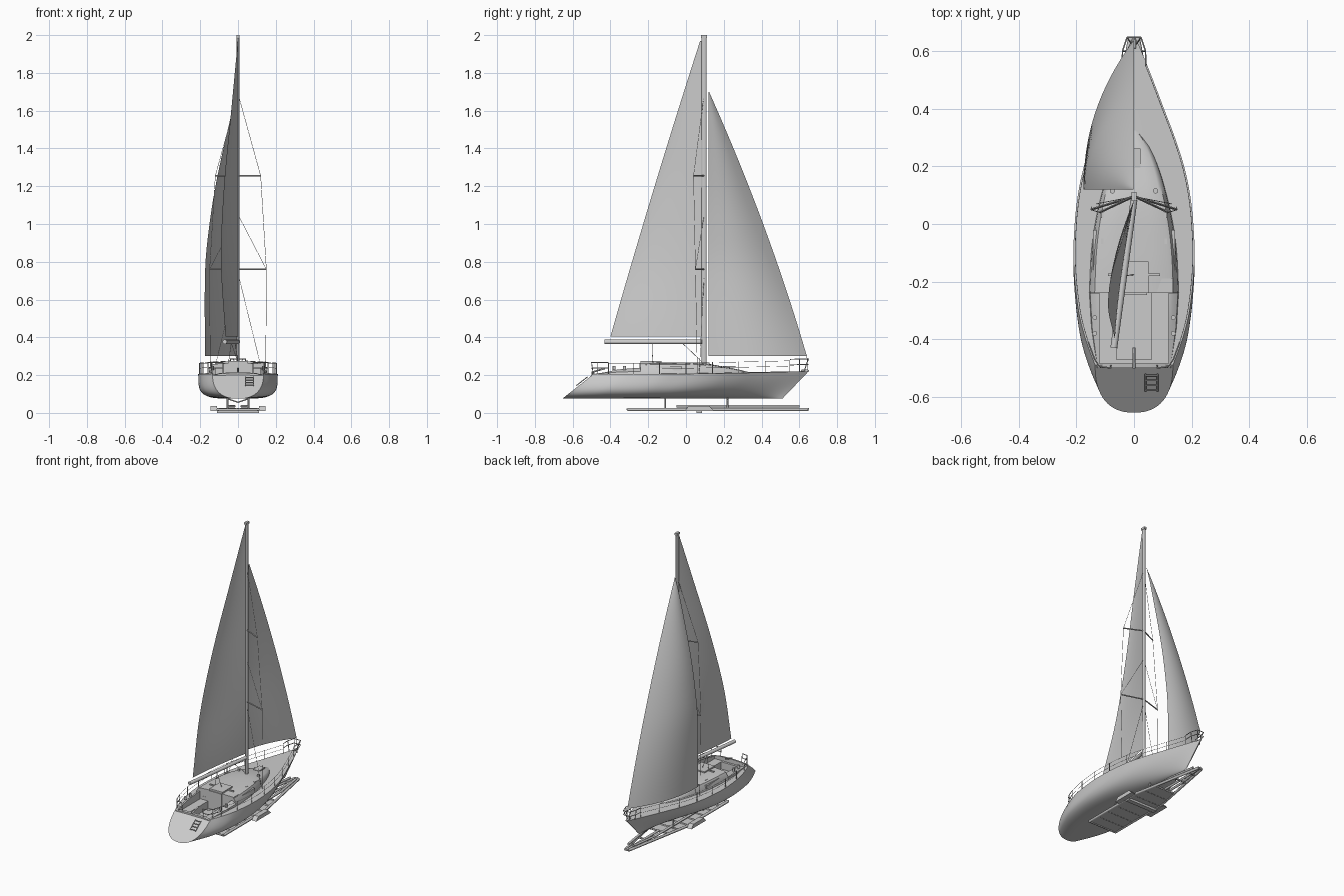
import bpy, bmesh, math
from mathutils import Vector

if "Cube" in bpy.data.objects:
    bpy.data.objects.remove(bpy.data.objects["Cube"])


def interp(pts, v):
    """Smooth curve through (key, value) pairs."""
    n = len(pts)
    i = 0
    while i < n - 2 and v > pts[i + 1][0]:
        i += 1
    slope = lambda k: ((pts[min(k + 1, n - 1)][1] - pts[max(k - 1, 0)][1]) /
                       (pts[min(k + 1, n - 1)][0] - pts[max(k - 1, 0)][0]))
    (a, p), (b, q) = pts[i], pts[i + 1]
    h = b - a
    t = (v - a) / h
    return ((2*t**3 - 3*t*t + 1) * p + (t**3 - 2*t*t + t) * h * slope(i)
            + (3*t*t - 2*t**3) * q + (t**3 - t*t) * h * slope(i + 1))


def smooth(ob, angle=35):
    bpy.ops.object.select_all(action='DESELECT')
    ob.select_set(True)
    bpy.context.view_layer.objects.active = ob
    bpy.ops.object.shade_smooth_by_angle(angle=math.radians(angle))


def loft(name, rings, closed=True, angle=35):
    """Skin through rows of points; closed rows get end caps."""
    bm = bmesh.new()
    rows = [[bm.verts.new(p) for p in r] for r in rings]
    m = len(rows[0])
    for a, b in zip(rows, rows[1:]):
        for i in range(m if closed else m - 1):
            j = (i + 1) % m
            bm.faces.new((a[i], a[j], b[j], b[i]))
    if closed:
        bm.faces.new(rows[0])
        bm.faces.new(rows[-1])
    bmesh.ops.recalc_face_normals(bm, faces=bm.faces)
    me = bpy.data.meshes.new(name)
    bm.to_mesh(me)
    bm.free()
    ob = bpy.data.objects.new(name, me)
    bpy.context.collection.objects.link(ob)
    smooth(ob, angle)
    return ob


def box(name, lo, hi):
    return loft(name, [[(lo[0], lo[1], z), (hi[0], lo[1], z), (hi[0], hi[1], z), (lo[0], hi[1], z)]
                       for z in (lo[2], hi[2])], angle=20)


def tubes(name, paths, r, sides=1):
    cu = bpy.data.curves.new(name, 'CURVE')
    cu.dimensions = '3D'
    cu.bevel_depth = r
    cu.bevel_resolution = sides
    cu.use_fill_caps = True
    for path in paths:
        sp = cu.splines.new('POLY')
        sp.points.add(len(path) - 1)
        for p, co in zip(sp.points, path):
            p.co = (*co, 1)
    ob = bpy.data.objects.new(name, cu)
    bpy.context.collection.objects.link(ob)
    return ob


def both(paths):
    return [[(s * x, y, z) for x, y, z in p] for s in (1, -1) for p in paths]


def cylinder(name, loc, r, h):
    bpy.ops.mesh.primitive_cylinder_add(vertices=16, radius=r, depth=h, location=loc)
    ob = bpy.context.object
    ob.name = name
    smooth(ob)
    return ob


def cut(ob, cutter):
    m = ob.modifiers.new("cut", 'BOOLEAN')
    m.operation, m.solver, m.object = 'DIFFERENCE', 'EXACT', cutter
    bpy.context.view_layer.objects.active = ob
    bpy.ops.object.modifier_apply(modifier=m.name)


BEAM = [(-.49, .135), (-.4, .168), (-.3, .193), (-.13, .21), (0, .206), (.1, .195), (.2, .174),
        (.3, .142), (.4, .104), (.5, .066), (.6, .026), (.65, .004)]
SHEER = [(-.49, .205), (-.2, .205), (.1, .208), (.4, .214), (.65, .221)]
FULL = [(-.49, 2.4), (-.3, 3.6), (0, 4), (.3, 2.8), (.65, 1.7)]
beam = lambda y: interp(BEAM, y)
sheer = lambda y: interp(SHEER, y)

# Hull with raked stem, sloped transom and cambered deck
rings = []
for k in range(49):
    u = k / 48
    ys, yk = -.49 + 1.14 * u, -.655 + 1.165 * u
    B, zs, n = beam(ys), sheer(ys), interp(FULL, ys)
    ring = []
    for i in range(33):
        a = math.pi * i / 32
        c, f = math.cos(a), abs(math.sin(a)) ** (2 / n) if 0 < i < 32 else 0
        x = B * math.copysign(abs(c) ** (2 / n), c)
        ring.append((x, ys + (yk - ys) * f, zs + (.075 - zs) * f))
    ring.append((0, ys, zs + .03 * B))
    rings.append(ring)
hull = loft("hull", rings)


# Cabin trunk and cockpit coaming share one cross-section
def trunk(y, w, h):
    half = [(w, .195), (w * .97, .5 * (.2 + h)), (w * .87, h - .006), (w * .78, h - .001), (w * .4, h + .003)]
    return [(x, y, z) for x, z in half] + [(0, y, h + .004)] + [(-x, y, z) for x, z in reversed(half)]


CAB_W = [(-.24, .157), (-.1, .15), (0, .137), (.1, .115), (.2, .085), (.28, .048), (.325, .012)]
CAB_H = [(-.24, .26), (-.1, .263), (.08, .26), (.2, .241), (.28, .225), (.325, .214)]
loft("cabin", [trunk(y, interp(CAB_W, y), interp(CAB_H, y)) for y in [-.24 + .565 * i / 20 for i in range(21)]])
coaming = loft("cockpit_coaming", [trunk(-.242, .157, .24), trunk(-.36, .15, .232), trunk(-.5, .13, .208)])

# Cockpit recess: seat level and footwell
seat_cut = box("seat_cutter", (-.12, -.485, .185), (.12, -.2405, .4))
well_cut = box("footwell_cutter", (-.06, -.47, .135), (.06, -.2405, .4))
for ob in (hull, coaming):
    cut(ob, seat_cut)
    cut(ob, well_cut)
    smooth(ob)
for c in (seat_cut, well_cut):
    bpy.data.objects.remove(c)

# Deck fittings
box("companionway_door", (-.045, -.246, .15), (.045, -.24, .262))
box("sliding_hatch", (-.05, -.24, .262), (.05, -.13, .274))
box("fore_hatch", (-.022, .195, .24), (.022, .262, .248)).rotation_euler = (0, 0, 0)
box("traveller", (-.09, -.18, .264), (.09, -.172, .272))
box("stern_hatch_seat", (.05, -.24, .25), (.135, -.19, .262))
tubes("tiller", [[(0, -.5, .215), (0, -.43, .235)]], .005)
for s in (-1, 1):
    for y in (-.325, -.38):
        cylinder("winch", (s * .136, y, .238), .008, .022)
    cylinder("mast_winch", (s * .075, .115, .258), .009, .02)
    for y in (.03, -.06):
        box("deck_cleat", (s * .11 - .004, y - .01, .25), (s * .11 + .004, y + .01, .264))
    box("side_window", (s * .137 - .006, -.16, .225), (s * .137 + .006, -.02, .245))
tubes("bow_roller", [[(0, .61, .225), (0, .65, .222)]], .007)

# Boarding ladder on the transom
tp = lambda x, y: (x, y - .006, .081 + .13 * (y + .655) / .165)
tubes("boarding_ladder", [[tp(x, -.515), tp(x, -.575)] for x in (.04, .082)] +
      [[tp(.04, y), tp(.082, y)] for y in (-.52, -.537, -.554, -.571)], .003)

# Mast, boom and spreaders
loft("mast", [[(.0075 * math.cos(a), .096 + .0135 * math.sin(a), z)
               for a in [math.tau * i / 16 for i in range(16)]] for z in (.2, 2)])
box("mast_cap", (-.009, .08, 1.985), (.009, .112, 2.0))
tubes("boom", [[(0, .084, .376), (-.07, -.43, .376)]], .012, 3)
tubes("spreaders", both([[(0, .096, 1.255), (.12, .04, 1.255)], [(0, .096, .76), (.15, .05, .76)]]), .004)

# Standing rigging and mainsheet
tubes("shrouds", both([
    [(0, .096, 1.69), (.12, .04, 1.255), (.15, .05, .76), (.147, .06, .21)],
    [(0, .096, 1.05), (.15, .05, .76)], [(0, .096, .74), (.13, .07, .21)]]), .0012)
tubes("forestay", [[(0, .645, .225), (0, .64, .3)]], .0015)
tubes("mainsheet", [[(-.036, -.18, .37), (x, -.176, .268)] for x in (-.05, .0)] +
      [[(-.015, -.02, .37), (0, .085, .27)]], .0015)


# Sails: rows of height, bellied to the left side
def sail(name, z0, z1, luff, leech, width, power):
    rows = []
    for k in range(33):
        t = k / 32
        y0, y1, w = luff(t), leech(t), interp(width, t)
        rows.append([(-w * (1 - (1 - i / 16) ** power), y0 + (y1 - y0) * i / 16, z0 + (z1 - z0) * t)
                     for i in range(17)])
    return loft(name, rows, closed=False, angle=60)


sail("mainsail", .405, 1.97, lambda t: .083, lambda t: -.4 + .475 * t - .03 * t * (1 - t),
     [(0, .066), (.25, .09), (.5, .075), (.77, .035), (1, .001)], 1.4)
sail("headsail", .3, 1.7, lambda t: .64 - .518 * t + .11 * t * (1 - t), lambda t: .12,
     [(0, .175), (.3, .175), (.43, .163), (.64, .12), (.93, .03), (1, .001)], 2.2)

# Lifelines, stanchions, bow pulpit and stern rail
edge = lambda y, dz: (beam(y) - .006, y, sheer(y) + dz)
posts = [-.41, -.28, -.14, 0, .14, .28, .42, .55]
line = [-.41 + .96 * i / 24 for i in range(25)]
tubes("stanchions", both([[edge(y, 0), edge(y, .06)] for y in posts]), .002)
tubes("lifelines", both([[edge(y, h) for y in line] for h in (.03, .058)]), .001)
rail = lambda h: [edge(.55, h), (.04, .6, .221 + h), (.024, .648, .221 + h)]
tubes("bow_pulpit", both([rail(.065), rail(.035), [(.03, .6, .219), (.04, .6, .286)],
                          [(.008, .625, .219), (.024, .648, .286)]]) +
      [[(-.024, .648, z), (.024, .648, z)] for z in (.256, .286)], .0025)
back = lambda h: [edge(-.41, h), edge(-.47, h), (.12, -.495, .205 + h), (.08, -.5, .205 + h)]
tubes("stern_rail", both([back(.062), back(.032), [edge(-.47, 0), edge(-.47, .062)],
                          [(.08, -.49, .2), (.08, -.5, .267)]]), .0025)

# Cradle trailer: tapering ladder frame with planks, bunks and mudguards
tubes("trailer_frame", both([[(.105, -.31, .018), (.105, .15, .018), (.012, .645, .018)]]), .009)
rail_x = lambda y: .105 if y < .15 else .105 - .188 * (y - .15)
tubes("trailer_rungs", [[(-rail_x(y), y, .018), (rail_x(y), y, .018)]
                        for y in [-.31 + .087 * i for i in range(8)] + [.45, .56, .645]], .006)
loft("trailer_planks", [[(-x, y, .014), (x, y, .014), (x, y, .018), (-x, y, .018)]
                        for x, y in ((.1, -.3), (.1, .15), (.072, .3))], angle=20)
tubes("boat_bunks", both([[(.05, -.05, .036), (.05, .4, .036), (.02, .6, .036)]]), .008)
tubes("trailer_tongue", [[(0, .3, .02), (0, .65, .02)]], .008)
for s in (-1, 1):
    loft("mudguard", [[(x, y, z) for y, z in ((-.01, .01), (.15, .01), (.125, .036), (.015, .036))]
                      for x in (s * .112, s * .146)], angle=20)
    for y in (-.11, .22):
        tubes("cradle_post", [[(s * .055, y, .015), (s * .055, y, .08)]], .005)
for y in (-.11, .22):
    tubes("cradle_cross_rest", [[(-.06, y, .076), (0, y, .056), (.06, y, .076)]], .004)
box("axle_beam", (-.112, .055, 0), (.112, .085, .014))
